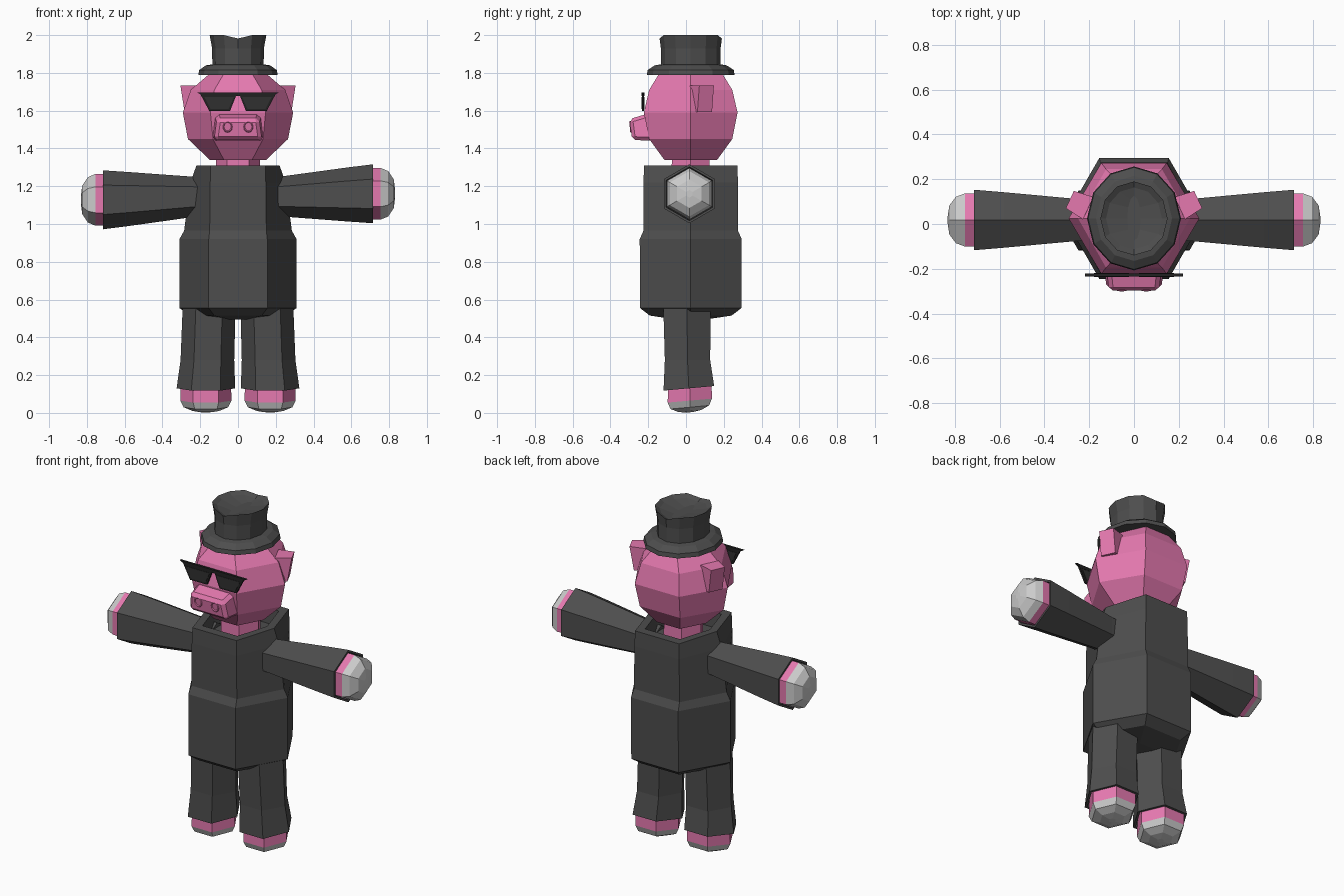
import bpy, bmesh, math
from mathutils import Matrix, Vector

if "Cube" in bpy.data.objects:
    bpy.data.objects.remove(bpy.data.objects["Cube"])

CY = 0.025  # shared front-back centre of body, head and hat


def material(name, r, g, b):
    m = bpy.data.materials.new(name)
    m.diffuse_color = (r, g, b, 1)
    m.use_nodes = True
    m.node_tree.nodes["Principled BSDF"].inputs["Base Color"].default_value = m.diffuse_color
    return m


SUIT = material("suit_dark", 0.075, 0.075, 0.075)
PINK = material("skin_pink", 0.78, 0.19, 0.43)
BLACK = material("glasses_black", 0.015, 0.015, 0.015)
LENS = material("lens_dark", 0.03, 0.03, 0.03)


def finish(name, bm, mat=None):
    bmesh.ops.recalc_face_normals(bm, faces=bm.faces)
    me = bpy.data.meshes.new(name)
    bm.to_mesh(me)
    bm.free()
    ob = bpy.data.objects.new(name, me)
    bpy.context.collection.objects.link(ob)
    if mat:
        me.materials.append(mat)
    return ob


def loft(name, rings, mat=None):
    """Skin a list of point rings and close both ends."""
    bm = bmesh.new()
    vr = [[bm.verts.new(p) for p in r] for r in rings]
    n = len(vr[0])
    for a, b in zip(vr, vr[1:]):
        for i in range(n):
            j = (i + 1) % n
            bm.faces.new((a[i], a[j], b[j], b[i]))
    bm.faces.new(vr[0])
    bm.faces.new(vr[-1])
    return finish(name, bm, mat)


def hexa(h, rx, fy=None, fx=None, cx=0, cy=CY):
    """Hexagon at height h: corners on +-x, flats on +-y."""
    fy = rx * 0.866 if fy is None else fy
    fx = rx * 0.5 if fx is None else fx
    pts = [(rx, 0), (fx, fy), (-fx, fy), (-rx, 0), (-fx, -fy), (fx, -fy)]
    return [Vector((cx + x, cy + y, h)) for x, y in pts]


def oval(h, rx, ry, n=12, dip=0):
    pts = []
    for i in range(n):
        a = math.tau * i / n
        x = rx * math.cos(a)
        pts.append(Vector((x, CY + ry * math.sin(a), h - (dip if abs(x) < 0.01 else 0))))
    return pts


# jacket with open collar
loft("jacket", [
    hexa(0.495, 0.09), hexa(0.515, 0.25), hexa(0.555, 0.31), hexa(0.92, 0.31, 0.27),
    hexa(0.965, 0.285, 0.25, 0.15), hexa(1.22, 0.252, 0.25, 0.147),
    hexa(1.31, 0.22, 0.247, 0.145), hexa(1.31, 0.175, 0.195, 0.115),
    hexa(1.22, 0.17, 0.19, 0.115)], SUIT)

# neck and head
loft("neck", [hexa(1.15, 0.12), hexa(1.36, 0.115)], PINK)
loft("head", [
    hexa(1.34, 0.15, 0.14), hexa(1.45, 0.265, 0.22), hexa(1.59, 0.292, 0.248),
    hexa(1.71, 0.25, 0.22), hexa(1.80, 0.145, 0.165)], PINK)

# snout
snout = loft("snout", [
    [(-0.14, -0.15, 1.44), (0.14, -0.15, 1.44), (0.125, -0.15, 1.60), (-0.125, -0.15, 1.60)],
    [(-0.125, -0.285, 1.445), (0.125, -0.285, 1.445), (0.11, -0.3, 1.555), (-0.11, -0.3, 1.555)],
], PINK)
bev = snout.modifiers.new("bevel", "BEVEL")
bev.width, bev.segments = 0.018, 1

for s, side in ((-1, "left"), (1, "right")):
    # nostril
    bpy.ops.mesh.primitive_torus_add(
        major_segments=12, minor_segments=4, major_radius=0.022, minor_radius=0.004,
        location=(s * 0.055, -0.294, 1.515), rotation=(math.radians(96), 0, 0))
    nostril = bpy.context.object
    nostril.name = "nostril_" + side
    nostril.scale = (1, 1.2, 1)
    nostril.data.materials.append(PINK)

    # ear, set on the slanted head face
    bm = bmesh.new()
    bmesh.ops.create_cube(bm, size=1)
    for v in bm.verts:
        top = v.co.z > 0
        w = 0.11 if v.co.x < 0 else 0.085
        v.co = Vector((v.co.x * 0.09 + (0.012 if top else -0.012), v.co.y * w, v.co.z * 0.14))
    bm.transform(Matrix.Translation((0.235, 0.085, 1.662)) @ Matrix.Rotation(math.radians(25), 4, 'Z'))
    bm.transform(Matrix.Diagonal((s, 1, 1, 1)))
    finish("ear_" + side, bm, PINK)

    # trouser leg, hollow at the cuff
    legs = [(0.56, 0.14, 0.125, 0.153, 0.005), (0.28, 0.142, 0.12, 0.162, 0.008),
            (0.13, 0.155, 0.134, 0.17, 0.015), (0.13, 0.14, 0.12, 0.17, 0.015),
            (0.18, 0.135, 0.117, 0.17, 0.015)]
    rings = [hexa(h, r, fy, None, s * cx, cy) for h, r, fy, cx, cy in legs]
    for p in rings[2] + rings[3]:
        p.z += (p.y - 0.015) * 0.09
    loft("trouser_leg_" + side, rings, SUIT)

    # foot: ankle band and hoof, tilted slightly like the cuff
    def foot(spec):
        out = [hexa(h, r, r * 0.866, None, s * 0.17, 0.02) for h, r in spec]
        for r in out:
            for p in r:
                p.z += (p.y - 0.02) * 0.09
        return out
    loft("ankle_" + side, foot([(0.2, 0.128), (0.125, 0.134), (0.065, 0.135)]), PINK)
    loft("foot_hoof_" + side, foot([(0.065, 0.135), (0.03, 0.118), (0.01, 0.07), (0.003, 0.02)]))

    # arm parts are lofted along x; left arm hangs slightly lower
    end_z = 1.16 if s > 0 else 1.128

    def arm(spec):
        out = []
        for d, r in spec:
            t = (d - 0.2) / 0.5
            zc = 1.145 + (end_z - 1.145) * min(t, 1)
            out.append([(s * p.z, p.y, zc + p.x)
                        for p in hexa(d, r, None, None, 0, 0.018)])
        return out
    loft("sleeve_" + side, arm([(0.15, 0.10), (0.25, 0.108), (0.58, 0.143), (0.715, 0.156),
                                (0.715, 0.142), (0.66, 0.138)]), SUIT)
    loft("wrist_" + side, arm([(0.64, 0.13), (0.70, 0.137), (0.755, 0.137)]), PINK)
    loft("hand_hoof_" + side, arm([(0.755, 0.137), (0.795, 0.12), (0.825, 0.075), (0.832, 0.02)]))

    # sunglasses lens and its frame
    def plate(name, pts, y0, y1, mat):
        loft(name, [[(s * x, y, z) for x, z in pts] for y in (y0, y1)], mat)
    plate("lens_frame_" + side, [(0.008, 1.685), (0.198, 1.685), (0.152, 1.598), (0.042, 1.598)],
          -0.234, -0.222, BLACK)
    plate("lens_" + side, [(0.022, 1.672), (0.178, 1.672), (0.145, 1.608), (0.05, 1.608)],
          -0.236, -0.220, LENS)

# sunglasses top bar
bar = [(-0.22, 1.697), (-0.18, 1.678), (0.18, 1.678), (0.22, 1.697)]
loft("glasses_bar", [[(x, y, z) for x, z in bar] for y in (-0.235, -0.221)], BLACK)

# hat with creased crown
loft("hat", [
    oval(1.79, 0.15, 0.17), oval(1.79, 0.21, 0.232), oval(1.815, 0.205, 0.228),
    oval(1.84, 0.17, 0.19), oval(1.845, 0.136, 0.158), oval(1.93, 0.137, 0.158),
    oval(2.0, 0.15, 0.165, dip=0.018), oval(1.985, 0.125, 0.138, dip=0.015),
    oval(1.965, 0.03, 0.10)], SUIT)
